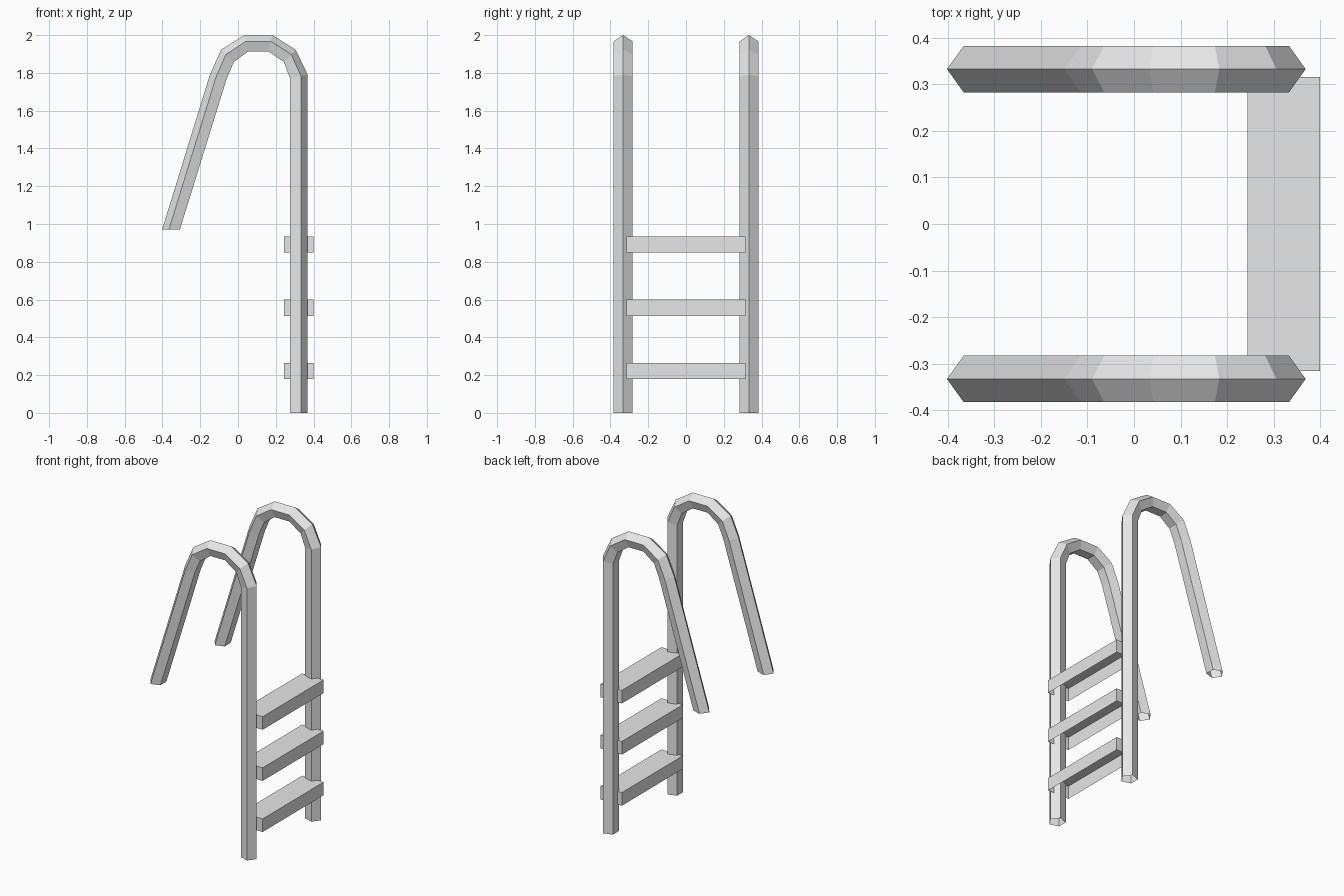
import bpy, bmesh

if "Cube" in bpy.data.objects:
    bpy.data.objects.remove(bpy.data.objects["Cube"])

metal = bpy.data.materials.new("light grey metal")
metal.diffuse_color = (0.8, 0.8, 0.8, 1)
metal.use_nodes = True
metal.node_tree.nodes["Principled BSDF"].inputs["Base Color"].default_value = metal.diffuse_color


def add_object(name, bm):
    mesh = bpy.data.meshes.new(name)
    bm.to_mesh(mesh)
    bm.free()
    mesh.materials.append(metal)
    obj = bpy.data.objects.new(name, mesh)
    bpy.context.collection.objects.link(obj)
    return obj


# Rail path in the xz plane: outer ridge point, inner flat point
RAIL = [
    ((0.369, 0.0), (0.275, 0.0)),
    ((0.369, 1.79), (0.275, 1.772)),
    ((0.306, 1.922), (0.243, 1.858)),
    ((0.183, 2.0), (0.16, 1.914)),
    ((0.033, 2.0), (0.055, 1.914)),
    ((-0.09, 1.922), (-0.022, 1.858)),
    ((-0.149, 1.79), (-0.059, 1.772)),
    ((-0.402, 0.97), (-0.308, 0.97)),
]
# Pentagon section: share of the way from outer to inner, sideways offset
SECTION = [(0, 0), (0.382, 0.05), (1, 0.031), (1, -0.031), (0.382, -0.05)]


# Handrails: open five-sided tubes
def rail(name, y):
    bm = bmesh.new()
    rings = [[bm.verts.new((o[0] + t * (i[0] - o[0]), y + dy, o[1] + t * (i[1] - o[1])))
              for t, dy in SECTION] for o, i in RAIL]
    for a, b in zip(rings, rings[1:]):
        for k in range(5):
            n = (k + 1) % 5
            bm.faces.new((a[k], a[n], b[n], b[k]))
    return add_object(name, bm)


rail("front_rail", -0.333)
rail("back_rail", 0.333)


# Steps: boxes with an open underside
def step(name, z):
    bm = bmesh.new()
    bmesh.ops.create_cube(bm, size=1)
    bottom = [f for f in bm.faces if f.normal.z < -0.5]
    bmesh.ops.delete(bm, geom=bottom, context='FACES_ONLY')
    for v in bm.verts:
        v.co.x = 0.322 + v.co.x * 0.156
        v.co.y *= 0.632
        v.co.z = z + v.co.z * 0.086
    return add_object(name, bm)


for n, z in enumerate((0.222, 0.557, 0.892)):
    step(f"step_{n + 1}", z)
